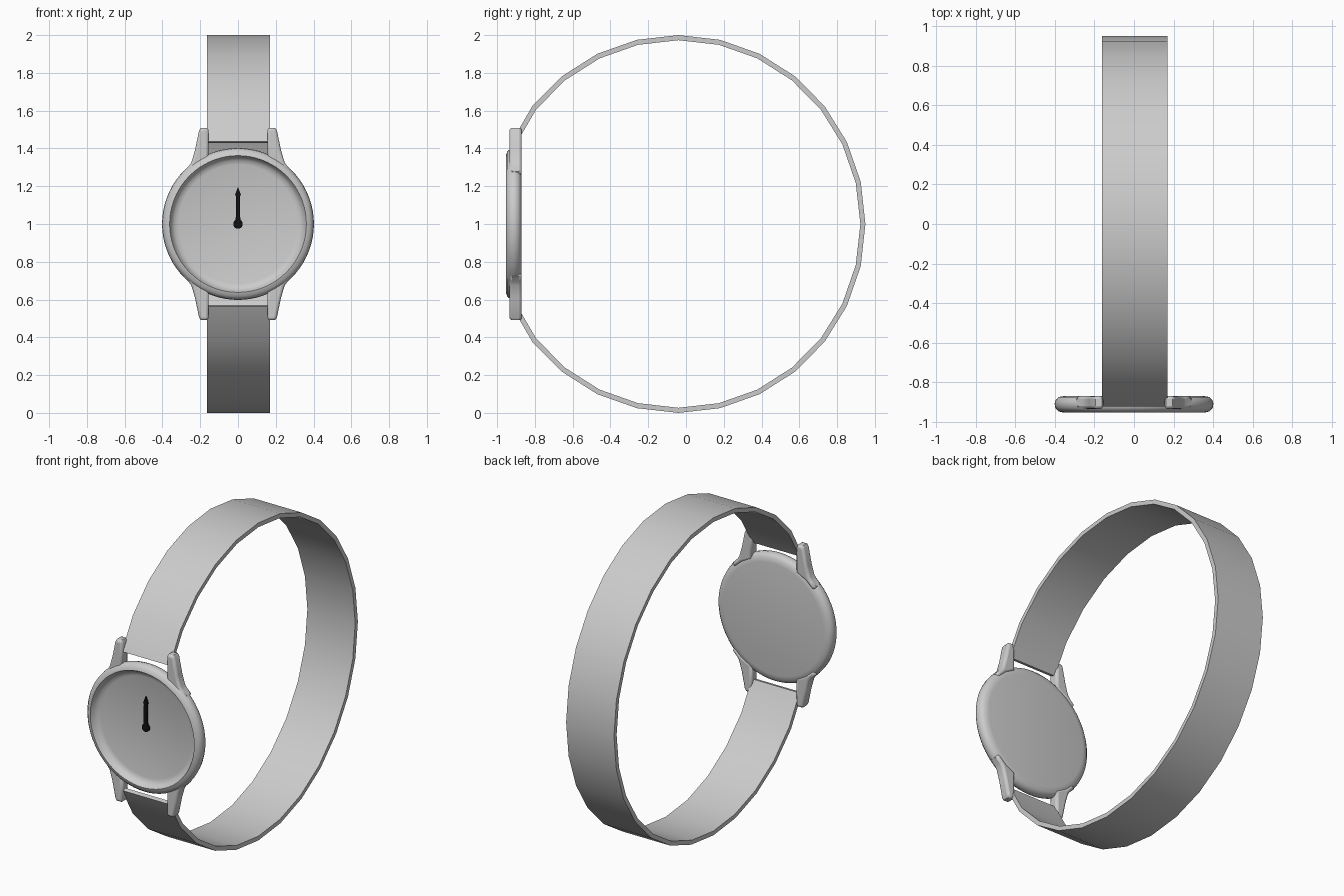
import bpy, bmesh, math
from mathutils import Vector

if "Cube" in bpy.data.objects:
    bpy.data.objects.remove(bpy.data.objects["Cube"])


def finish(bm, name, angle=35):
    """Turn a bmesh into a smooth shaded object whose origin is the watch centre."""
    bmesh.ops.remove_doubles(bm, verts=bm.verts, dist=1e-5)
    bmesh.ops.recalc_face_normals(bm, faces=bm.faces)
    me = bpy.data.meshes.new(name)
    bm.to_mesh(me)
    bm.free()
    ob = bpy.data.objects.new(name, me)
    ob.location = (0, 0, 1)
    bpy.context.collection.objects.link(ob)
    bpy.ops.object.select_all(action='DESELECT')
    bpy.context.view_layer.objects.active = ob
    ob.select_set(True)
    bpy.ops.object.shade_smooth_by_angle(angle=math.radians(angle))
    return ob


def extrude_outline(points, y0, y1):
    """Prism from an x,z outline between two depths."""
    bm = bmesh.new()
    face = bm.faces.new([bm.verts.new((x, y0, z)) for x, z in points])
    ext = bmesh.ops.extrude_face_region(bm, geom=[face])
    verts = [v for v in ext['geom'] if isinstance(v, bmesh.types.BMVert)]
    bmesh.ops.translate(bm, verts=verts, vec=(0, y1 - y0, 0))
    return bm


# Round case with rolled bezel and sunken dial: (radius, y) profile
profile = [(0, -0.87), (0.35, -0.87), (0.38, -0.875), (0.395, -0.888),
           (0.402, -0.908), (0.398, -0.93), (0.383, -0.947), (0.362, -0.953),
           (0.358, -0.945), (0.35, -0.93), (0.338, -0.918), (0.315, -0.911),
           (0, -0.91)]
bm = bmesh.new()
pv = [bm.verts.new((r, y, 0)) for r, y in profile]
edges = [bm.edges.new(p) for p in zip(pv, pv[1:])]
bmesh.ops.spin(bm, geom=pv + edges, cent=(0, 0, 0), axis=(0, 1, 0),
               angle=2 * math.pi, steps=72)
finish(bm, "watch_case")

# Four tapered strap lugs, one modelled and mirrored
lug_outline = [(0.155, 0.335), (0.155, 0.495), (0.163, 0.509), (0.196, 0.509),
               (0.206, 0.495), (0.228, 0.39), (0.247, 0.325), (0.262, 0.305),
               (0.29, 0.277), (0.275, 0.25), (0.22, 0.30)]
lugs = finish(extrude_outline(lug_outline, -0.935, -0.87), "strap_lugs")
bev = lugs.modifiers.new("round_edges", 'BEVEL')
bev.width, bev.segments, bev.angle_limit = 0.015, 3, math.radians(75)
bev.limit_method = 'ANGLE'
mir = lugs.modifiers.new("mirror", 'MIRROR')
mir.use_axis = (True, False, True)

# Open band: 28-sided loop with the sides behind the case left out
STEP = 2 * math.pi / 28
THICK = 0.027
outer = [(-0.04 + 0.99 * math.sin(k * STEP), math.cos(k * STEP)) for k in range(-4, 19)]
inner = [(-0.04 + (0.99 - THICK) * math.sin(k * STEP), (1 - THICK) * math.cos(k * STEP))
         for k in range(-4, 19)]
outer = [(-0.922, 0.437)] + outer + [(-0.922, -0.437)]
inner = [(-0.896, 0.43)] + inner + [(-0.896, -0.43)]
bm = bmesh.new()
rings = []
for (yo, zo), (yi, zi) in zip(outer, inner):
    rings.append([bm.verts.new(p) for p in
                  ((-0.163, yo, zo), (0.17, yo, zo), (0.17, yi, zi), (-0.163, yi, zi))])
for a, b in zip(rings, rings[1:]):
    for i in range(4):
        j = (i + 1) % 4
        bm.faces.new((a[i], a[j], b[j], b[i]))
bm.faces.new(rings[0])
bm.faces.new(rings[-1])
finish(bm, "wrist_band")

# Black hand: pointed blade running into a round hub
black = bpy.data.materials.new("black")
black.diffuse_color = (0.005, 0.005, 0.005, 1)
black.use_nodes = True
black.node_tree.nodes["Principled BSDF"].inputs["Base Color"].default_value = black.diffuse_color
hub = [(0.025 * math.sin(math.radians(a)), 0.025 * math.cos(math.radians(a)))
       for a in range(30, 331, 20)]
right = [(0.0, 0.197), (0.015, 0.155), (0.011, 0.145), (0.012, 0.025)]
left = [(-x, z) for x, z in reversed(right[1:])]
hand = finish(extrude_outline(right + hub + left, -0.922, -0.908), "watch_hand")
hand.data.materials.append(black)
